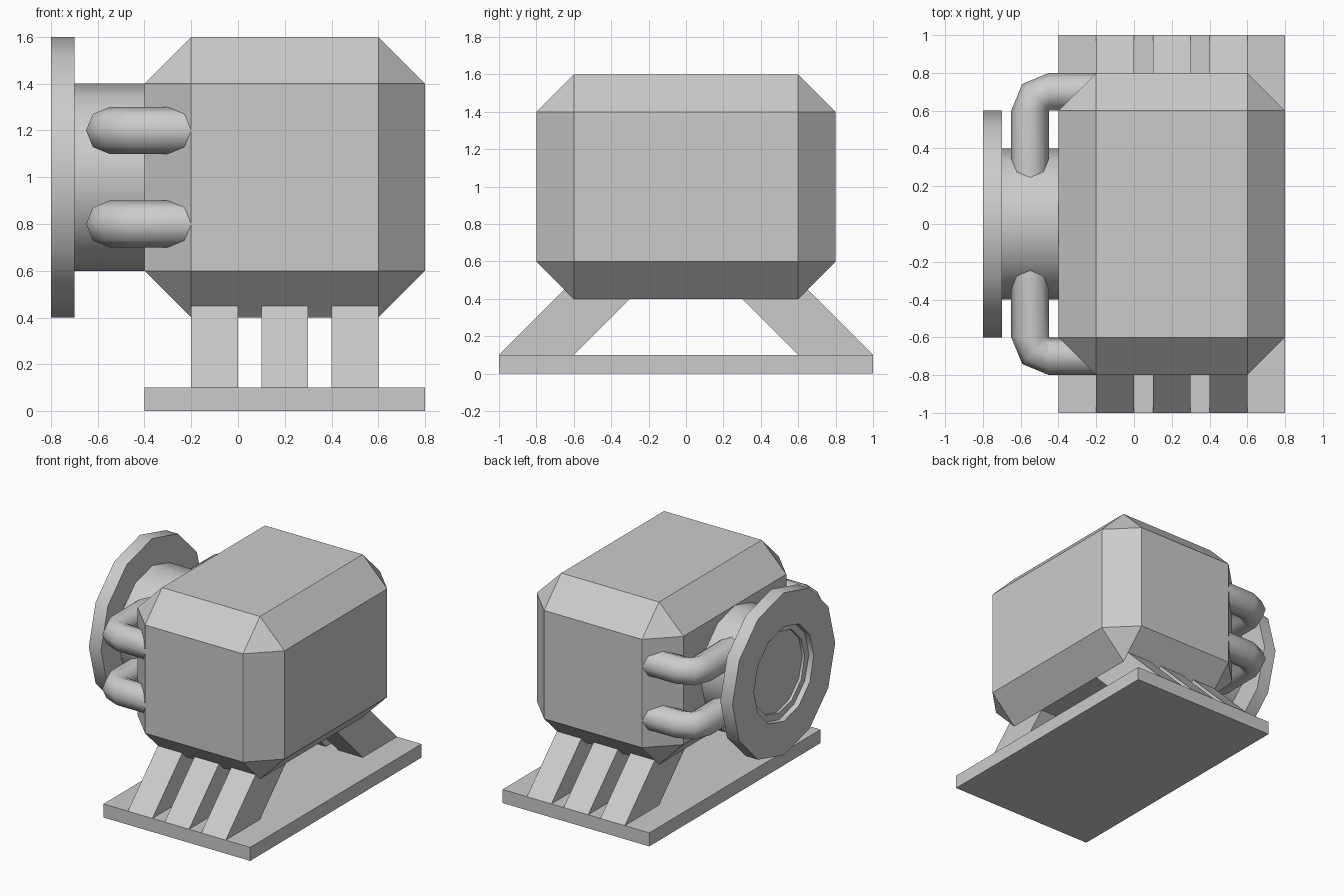
import bpy, bmesh
from math import sin, cos, tau, sqrt, radians
from mathutils import Vector

if "Cube" in bpy.data.objects:
    bpy.data.objects.remove(bpy.data.objects["Cube"])


def finish(name, bm, smooth=None):
    bmesh.ops.recalc_face_normals(bm, faces=bm.faces)
    mesh = bpy.data.meshes.new(name)
    bm.to_mesh(mesh)
    bm.free()
    ob = bpy.data.objects.new(name, mesh)
    bpy.context.collection.objects.link(ob)
    if smooth:
        bpy.ops.object.select_all(action='DESELECT')
        ob.select_set(True)
        bpy.context.view_layer.objects.active = ob
        bpy.ops.object.shade_smooth_by_angle(angle=radians(smooth))
    return ob


def skin(name, rings, smooth=None):
    """Bridge equal-length closed rings and cap both ends."""
    bm = bmesh.new()
    loops = [[bm.verts.new(p) for p in ring] for ring in rings]
    n = len(loops[0])
    for a, b in zip(loops, loops[1:]):
        for i in range(n):
            j = (i + 1) % n
            bm.faces.new((a[i], a[j], b[j], b[i]))
    bm.faces.new(loops[0])
    bm.faces.new(loops[-1])
    bmesh.ops.remove_doubles(bm, verts=bm.verts, dist=0.0005)
    return finish(name, bm, smooth)


def box(bm, x0, x1, y0, y1, z0, z1):
    geo = bmesh.ops.create_cube(bm, size=1)
    for v in geo['verts']:
        v.co = Vector(((x0 + x1) / 2 + v.co.x * (x1 - x0),
                       (y0 + y1) / 2 + v.co.y * (y1 - y0),
                       (z0 + z1) / 2 + v.co.z * (z1 - z0)))


# Base plate
bm = bmesh.new()
box(bm, -0.4, 0.8, -1, 1, 0, 0.1)
finish("base_plate", bm)

# Chamfered main housing
bm = bmesh.new()
box(bm, -0.4, 0.8, -0.8, 0.8, 0.4, 1.6)
bmesh.ops.bevel(bm, geom=bm.edges[:], offset=0.2, segments=1,
                affect='EDGES', profile=0.5)
finish("housing", bm)

# Slanted legs, three on each side
leg_profile = [(1, 0.1), (0.6, 0.1), (0.25, 0.45), (0.65, 0.45)]
for side, s in (("front", -1), ("back", 1)):
    for i in range(3):
        x = -0.2 + 0.3 * i
        skin(f"{side}_leg_{i + 1}",
             [[(px, s * y, z) for y, z in leg_profile] for px in (x, x + 0.2)])

# Twelve-sided neck and flange with a stepped recess, turned about x
neck_profile = [(-0.35, 0.4), (-0.7, 0.4), (-0.7, 0.6), (-0.8, 0.6),
                (-0.8, 0.35), (-0.76, 0.35), (-0.76, 0.3), (-0.74, 0.3)]
skin("neck_and_flange",
     [[(x, r * cos(tau * i / 12), 1 + r * sin(tau * i / 12)) for i in range(12)]
      for x, r in neck_profile], smooth=40)

# Elbow pipes: (centre x, centre y, outward x, outward y) at each ring
h = sqrt(0.5)
pipe_path = [(-0.2, 0.7, 0, 1), (-0.45, 0.7, 0, 1),
             (-0.45 - 0.1 * h, 0.6 + 0.1 * h, -h, h),
             (-0.55, 0.6, -1, 0), (-0.55, 0.15, -1, 0)]
for side, s in (("front", -1), ("back", 1)):
    for level, z in (("lower", 0.8), ("upper", 1.2)):
        rings = []
        for cx, cy, nx, ny in pipe_path:
            ring = []
            for i in range(8):
                c, d = 0.1 * cos(tau * i / 8), 0.1 * sin(tau * i / 8)
                ring.append((cx + nx * c, s * (cy + ny * c), z + d))
            rings.append(ring)
        skin(f"{side}_{level}_pipe", rings, smooth=60)
